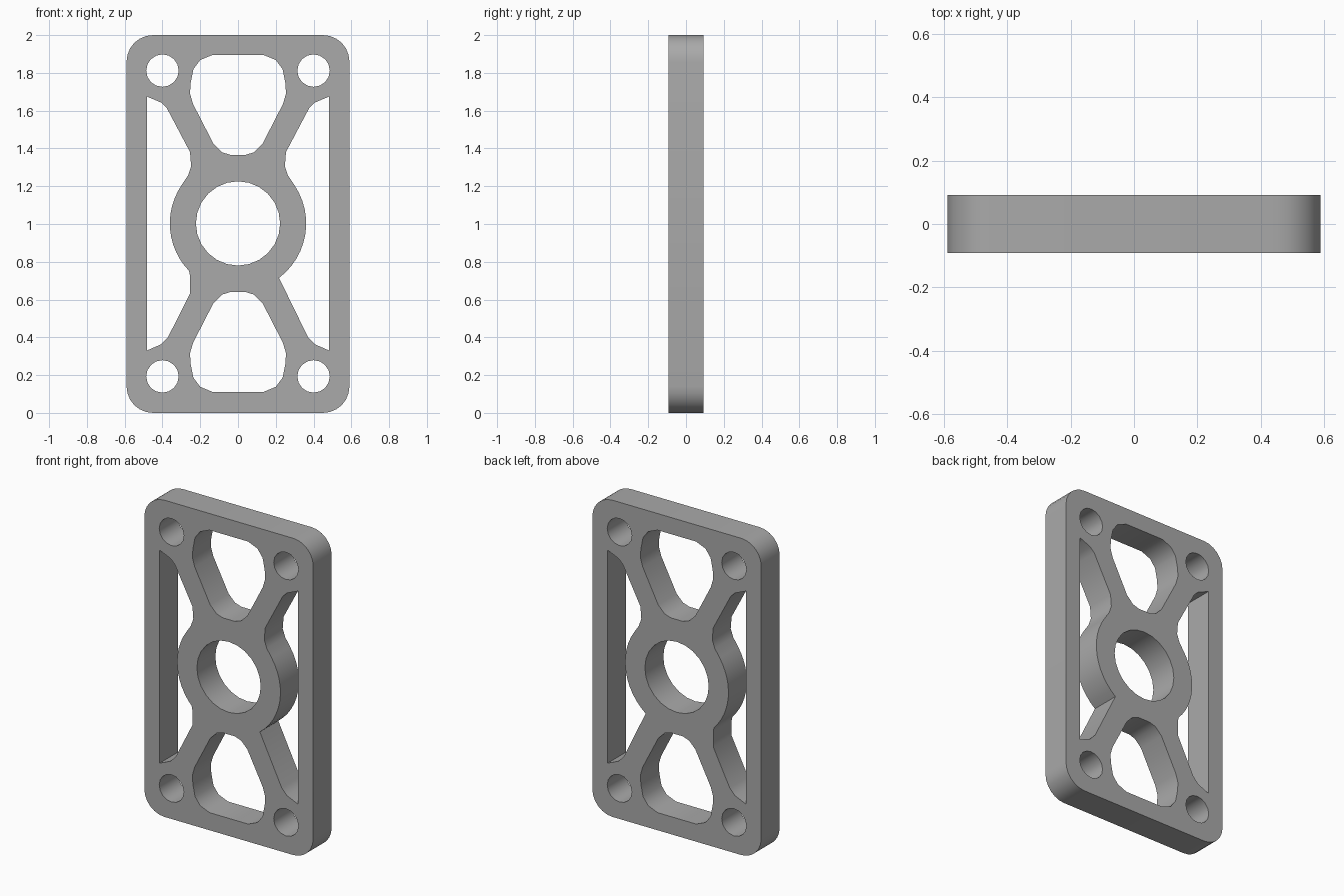
import bpy, bmesh
from math import sin, cos, radians, pi

cube = bpy.data.objects.get("Cube")
if cube:
    bpy.data.objects.remove(cube, do_unlink=True)

MID = 1.003          # height of the central bore
HALF_DEPTH = 0.092


def arc(cx, cz, r, start, end, steps):
    """Points on an arc, angles in degrees."""
    angles = [radians(start + (end - start) * i / steps) for i in range(steps + 1)]
    return [(cx + r * cos(a), cz + r * sin(a)) for a in angles]


def circle(cx, cz, r, sides):
    return arc(cx, cz, r, 0, 360, sides)[:-1]


def flip_x(points):
    return [(-x, z) for x, z in points]


def flip_z(points):
    return [(x, 2 * MID - z) for x, z in points]


# Outer rounded rectangle
W, H, R = 0.59, 2.0, 0.14
loops = [arc(W - R, H - R, R, 0, 90, 6) + arc(R - W, H - R, R, 90, 180, 6)
         + arc(R - W, R, R, 180, 270, 6) + arc(W - R, R, R, 270, 360, 6)]

# Central bore and four corner bolt holes
loops.append(circle(0, MID, 0.223, 24))
for x in (-0.4, 0.4):
    for z in (0.193, 1.812):
        loops.append(circle(x, z, 0.086, 16))

# Upper and lower rounded windows
half = [(0.04, 1.366), (0.085, 1.38), (0.13, 1.425), (0.238, 1.635), (0.254, 1.69),
        (0.251, 1.745), (0.236, 1.82), (0.2, 1.868), (0.135, 1.895)]
window = half + flip_x(half)[::-1]
loops += [window, flip_z(window)]

# Side windows, bounded by the arms and the hub
arm_top = [(0.483, 1.675), (0.407, 1.643), (0.376, 1.612), (0.254, 1.381),
           (0.248, 1.305), (0.265, 1.256)]
arm_foot = [(0.37, 0.402), (0.407, 0.363), (0.483, 0.33)]
right_side = arm_top + arc(0, MID, 0.361, 34, -53, 12) + arm_foot
left_side = arm_top + arc(0, MID, 0.361, 34, -44, 12) + [(0.255, 0.73), (0.255, 0.63)] + arm_foot
loops += [right_side, flip_x(left_side)]

# Fill the outline with its openings and extrude it
curve = bpy.data.curves.new("plate_outline", "CURVE")
curve.dimensions = "2D"
curve.fill_mode = "BOTH"
curve.extrude = HALF_DEPTH
for points in loops:
    spline = curve.splines.new("POLY")
    spline.points.add(len(points) - 1)
    for p, (x, z) in zip(spline.points, points):
        p.co = (x, z, 0, 1)
    spline.use_cyclic_u = True
plate = bpy.data.objects.new("mounting_plate", curve)
plate.rotation_euler.x = pi / 2
bpy.context.collection.objects.link(plate)
bpy.ops.object.select_all(action="DESELECT")
plate.select_set(True)
bpy.context.view_layer.objects.active = plate
bpy.ops.object.convert(target="MESH")
bpy.ops.object.transform_apply(location=False, rotation=True, scale=False)
plate = bpy.context.view_layer.objects.active

# Weld the caps to the walls
bm = bmesh.new()
bm.from_mesh(plate.data)
bmesh.ops.remove_doubles(bm, verts=bm.verts, dist=0.0005)
bmesh.ops.recalc_face_normals(bm, faces=bm.faces)
bm.to_mesh(plate.data)
bm.free()
bpy.ops.object.shade_smooth_by_angle(angle=radians(32))

# Plain grey finish
grey = bpy.data.materials.new("grey")
grey.use_nodes = True
colour = (0.4, 0.4, 0.4, 1)
grey.diffuse_color = colour
grey.node_tree.nodes["Principled BSDF"].inputs["Base Color"].default_value = colour
plate.data.materials.clear()
plate.data.materials.append(grey)
